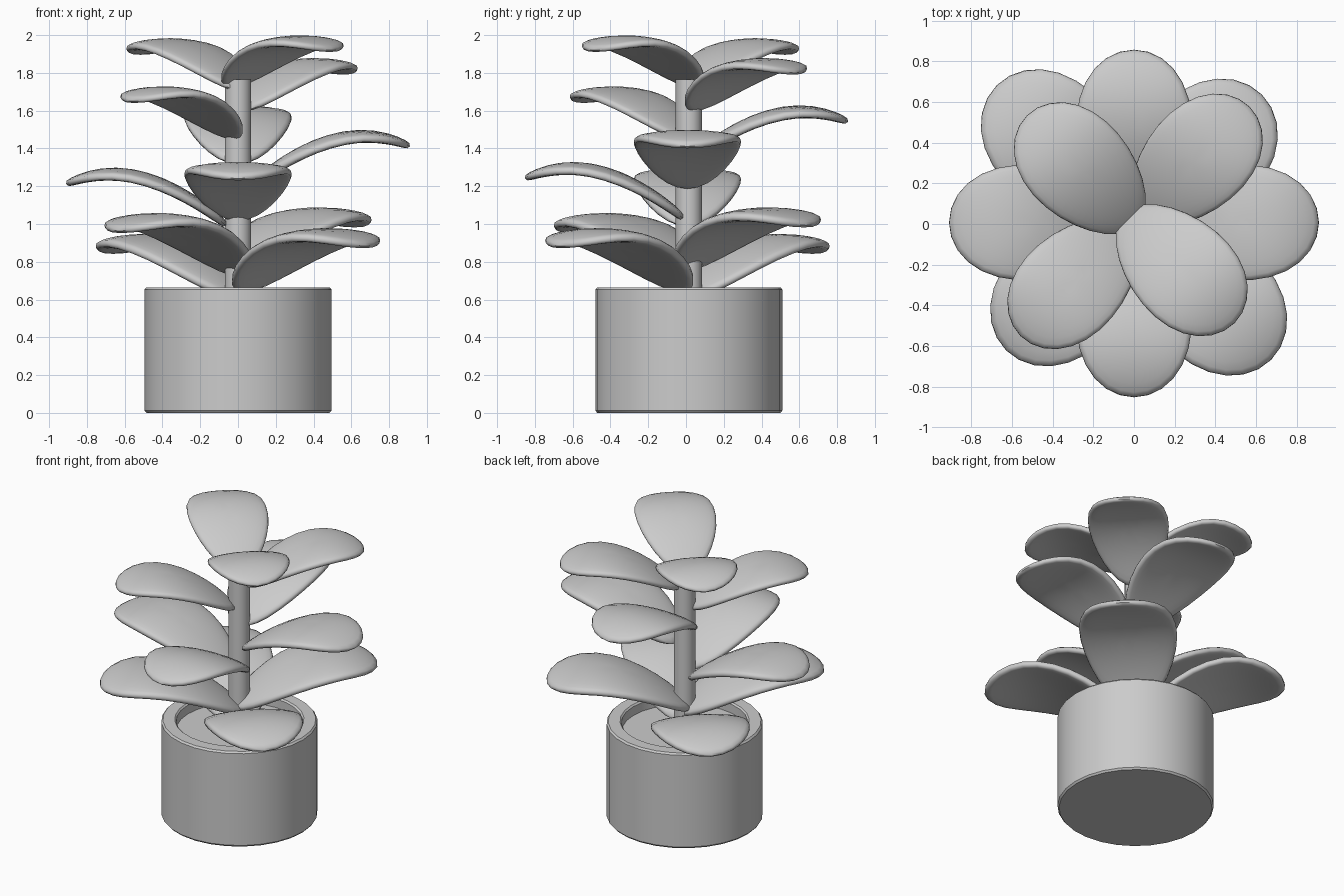
import bpy, bmesh, math

cube = bpy.data.objects.get("Cube")
if cube:
    bpy.data.objects.remove(cube, do_unlink=True)

grey = bpy.data.materials.new("plain_grey")
grey.use_nodes = True
colour = (0.6, 0.6, 0.6, 1)
grey.diffuse_color = colour
grey.node_tree.nodes["Principled BSDF"].inputs["Base Color"].default_value = colour

CENTRE_Y = 0.015


def finish(bm, name, angle):
    """Turn a bmesh into a smooth-shaded object with the material."""
    bmesh.ops.recalc_face_normals(bm, faces=bm.faces[:])
    mesh = bpy.data.meshes.new(name)
    bm.to_mesh(mesh)
    bm.free()
    mesh.materials.append(grey)
    obj = bpy.data.objects.new(name, mesh)
    bpy.context.collection.objects.link(obj)
    bpy.ops.object.select_all(action="DESELECT")
    obj.select_set(True)
    bpy.context.view_layer.objects.active = obj
    bpy.ops.object.shade_smooth_by_angle(angle=math.radians(angle))
    return obj


def lathe(name, profile, sides):
    """Spin a (radius, height) profile that starts and ends on the axis."""
    bm = bmesh.new()
    verts = [bm.verts.new((r, 0, z)) for r, z in profile]
    edges = [bm.edges.new(pair) for pair in zip(verts, verts[1:])]
    bmesh.ops.spin(bm, geom=verts + edges, cent=(0, 0, 0), axis=(0, 0, 1),
                   angle=math.tau, steps=sides, use_merge=True)
    bmesh.ops.remove_doubles(bm, verts=bm.verts[:], dist=0.0005)
    obj = finish(bm, name, 35)
    obj.location.y = CENTRE_Y


def rib(t):
    """Height of the leaf's middle line: a long rise, then a slight droop."""
    if t < 0.6:
        return -0.275 * ((0.6 - t) / 0.6) ** 1.85
    return -0.055 * ((t - 0.6) / 0.25) ** 2


def leaf(name, degrees, tip, top, size):
    """Flatten a sphere into an egg outline and bend it along the rib."""
    bm = bmesh.new()
    bmesh.ops.create_uvsphere(bm, u_segments=28, v_segments=16, radius=1)
    turn = math.radians(degrees)
    for v in bm.verts:
        x, y, z = v.co
        t = 0.425 * (1 + x)
        w = 0.282 * y * (1 + 0.13 * x)
        half = math.copysign(0.034 * abs(z) ** 0.5, z) if abs(z) > 1e-4 else 0
        slope = (rib(t + 0.005) - rib(t - 0.005)) / 0.01
        n = math.hypot(1, slope)
        r = tip + size * (t - half * slope / n - 0.85)
        h = top + size * (rib(t) + half / n - 0.02 * y * y - 0.034)
        side = size * w
        v.co = (r * math.cos(turn) - side * math.sin(turn),
                r * math.sin(turn) + side * math.cos(turn) + CENTRE_Y * 0.5, h)
    finish(bm, name, 60)


# Pot with a hollow rim, soil and stem
lathe("pot", [(0, 0), (0.485, 0), (0.495, 0.012), (0.495, 0.653), (0.485, 0.665),
              (0.41, 0.665), (0.4, 0.655), (0.4, 0.56), (0, 0.56)], 28)
lathe("soil", [(0, 0.57), (0.398, 0.57), (0.398, 0.595), (0, 0.595)], 28)
lathe("stem", [(0, 0.58), (0.07, 0.58), (0.07, 1.765), (0, 1.765)], 16)

# Leaves: name, direction, tip radius, top height; one size for each tier
tiers = {
    1.09: [("lower_leaf_front_left", -45, 0.955, 0.98), ("lower_leaf_back_right", 135, 0.955, 0.95),
           ("lower_leaf_front_right", -135, 0.89, 1.06), ("lower_leaf_back_left", 45, 0.89, 1.09)],
    1.0: [("middle_leaf_right", 180, 0.91, 1.30), ("middle_leaf_front", -90, 0.86, 1.33),
          ("middle_leaf_left", 0, 0.91, 1.50), ("middle_leaf_back", 90, 0.85, 1.63)],
    0.9: [("upper_leaf_front_right", -135, 0.79, 1.73), ("upper_leaf_back_left", 45, 0.805, 1.88),
          ("upper_leaf_back_right", 135, 0.745, 1.985), ("upper_leaf_front_left", -45, 0.70, 2.0)],
}
for size, leaves in tiers.items():
    for name, degrees, tip, top in leaves:
        leaf(name, degrees, tip, top, size)
